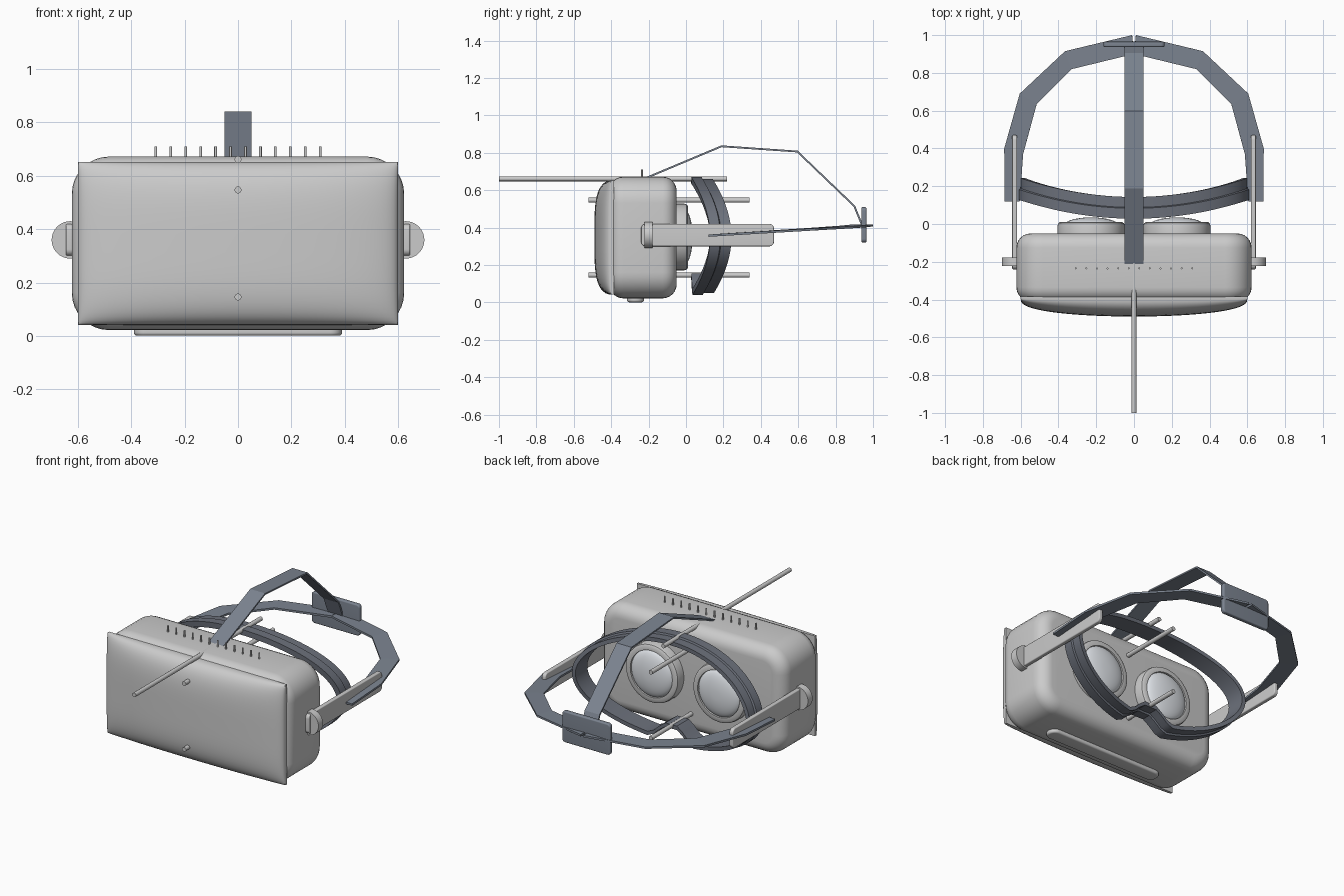
import bpy, bmesh, math
from mathutils import Matrix, Vector

if "Cube" in bpy.data.objects:
    bpy.data.objects.remove(bpy.data.objects["Cube"])


def material(name, c):
    m = bpy.data.materials.new(name)
    m.diffuse_color = (*c, 1)
    m.use_nodes = True
    m.node_tree.nodes["Principled BSDF"].inputs["Base Color"].default_value = m.diffuse_color
    return m


STRAP = material("strap_slate", (0.20, 0.23, 0.28))
PAD = material("pad_dark", (0.15, 0.165, 0.20))
LENS = material("lens_pale", (0.75, 0.78, 0.82))


def finish(name, bm, mat=None, smooth=True):
    bmesh.ops.remove_doubles(bm, verts=bm.verts, dist=1e-6)
    bmesh.ops.recalc_face_normals(bm, faces=bm.faces)
    me = bpy.data.meshes.new(name)
    bm.to_mesh(me)
    bm.free()
    ob = bpy.data.objects.new(name, me)
    bpy.context.collection.objects.link(ob)
    if mat:
        me.materials.append(mat)
    if smooth:
        bpy.ops.object.select_all(action='DESELECT')
        bpy.context.view_layer.objects.active = ob
        ob.select_set(True)
        bpy.ops.object.shade_smooth_by_angle(angle=math.radians(35))
    return ob


def bridge(bm, rings, loop=False):
    n = len(rings[0])
    pairs = list(zip(rings, rings[1:])) + ([(rings[-1], rings[0])] if loop else [])
    for a, b in pairs:
        for i in range(n):
            j = (i + 1) % n
            bm.faces.new((a[i], a[j], b[j], b[i]))


def rounded_slab(name, center, size, axis, r, e, mat=None, seg=8):
    """Rounded rectangle (corner r) extruded along axis, with edge rounding e."""
    ax = 'XYZ'.index(axis)
    u, v = [i for i in range(3) if i != ax]
    bm = bmesh.new()
    steps = [(e * (1 - math.sin(k * math.pi / 12)), e * (1 - math.cos(k * math.pi / 12)))
             for k in range(7)]
    h = size[ax] / 2
    layers = [(-h + d, i) for i, d in [(a, b) for a, b in steps][::-1]]
    layers = [(-h + e * (1 - math.sin(k * math.pi / 12)), e * (1 - math.cos(k * math.pi / 12)))
              for k in range(6, -1, -1)]
    layers += [(-w, i) for w, i in reversed(layers)]
    rings = []
    for w, inset in layers:
        rr = max(r - inset, 0.001)
        ring = []
        for q in range(4):
            sx, sy = ((1, 1), (-1, 1), (-1, -1), (1, -1))[q]
            for k in range(seg + 1):
                a = (q + k / seg) * math.pi / 2
                p = [0, 0, 0]
                p[ax] = center[ax] + w
                p[u] = center[u] + sx * (size[u] / 2 - inset - rr) + rr * math.cos(a)
                p[v] = center[v] + sy * (size[v] / 2 - inset - rr) + rr * math.sin(a)
                ring.append(bm.verts.new(p))
        rings.append(ring)
    bridge(bm, rings)
    bm.faces.new(rings[0])
    bm.faces.new(rings[-1])
    return finish(name, bm, mat)


def rod(name, a, b, r, seg=16):
    a, b = Vector(a), Vector(b)
    d = b - a
    bm = bmesh.new()
    m = Matrix.Translation((a + b) / 2) @ d.to_track_quat('Z', 'Y').to_matrix().to_4x4()
    bmesh.ops.create_cone(bm, cap_ends=True, segments=seg, radius1=r, radius2=r,
                          depth=d.length, matrix=m)
    return finish(name, bm)


def ribbon(name, pairs, thick):
    bm = bmesh.new()
    vs = [(bm.verts.new(p), bm.verts.new(q)) for p, q in pairs]
    for (a, b), (c, d) in zip(vs, vs[1:]):
        bm.faces.new((a, b, d, c))
    ob = finish(name, bm, STRAP, False)
    s = ob.modifiers.new("thickness", 'SOLIDIFY')
    s.thickness, s.offset = thick, 0
    return ob


# Main housing and underside vent
rounded_slab("housing", (0, -0.23, 0.347), (1.245, 0.36, 0.65), 'Y', 0.14, 0.075)
rounded_slab("underside_vent", (0, -0.27, 0.018), (0.78, 0.09, 0.034), 'Z', 0.044, 0.012)

# Bulging rectangular front visor
bm = bmesh.new()
N, M = 40, 28
grid = []
for j in range(M + 1):
    v = math.sin((j / M - 0.5) * math.pi)
    row = []
    for i in range(N + 1):
        u = math.sin((i / N - 0.5) * math.pi)
        b = max(0, 1 - u * u) ** 0.4 * max(0, 1 - v ** 4) ** 0.45
        row.append(bm.verts.new((0.6 * u, -0.398 - 0.092 * b, 0.347 + 0.305 * v)))
    grid.append(row)
for j in range(M):
    for i in range(N):
        bm.faces.new((grid[j][i], grid[j][i + 1], grid[j + 1][i + 1], grid[j + 1][i]))
edge = (grid[0] + [r[-1] for r in grid[1:]] + grid[-1][-2::-1]
        + [r[0] for r in grid[-2:0:-1]])
back = [bm.verts.new((p.co.x, -0.385, p.co.z)) for p in edge]
bridge(bm, [edge, back])
bm.faces.new(back)
finish("front_visor", bm)

# Lens barrels and domed lenses
def lathe(name, x, profile, mat=None, seg=48):
    bm = bmesh.new()
    rings = [[bm.verts.new((x + r * math.cos(k * math.tau / seg), y,
                            0.35 + r * math.sin(k * math.tau / seg)))
              for k in range(seg)] for r, y in profile]
    bridge(bm, rings)
    bm.faces.new(rings[-1])
    finish(name, bm, mat)


dome = [(0.142 * math.cos(k * math.pi / 18), -0.005 + 0.04 * math.sin(k * math.pi / 18))
        for k in range(9)]
for s, side in ((-1, "left"), (1, "right")):
    lathe(side + "_lens_barrel", s * 0.227,
          [(0.178, -0.07), (0.178, -0.01), (0.174, 0.004), (0.165, 0.01), (0.142, 0.01), (0.14, -0.02)])
    lathe(side + "_lens", s * 0.227, dome, LENS)
    # Side arm and its hinge disc
    rounded_slab(side + "_arm", (s * 0.632, 0.115, 0.36), (0.026, 0.71, 0.12), 'X', 0.025, 0.006)
    rod(side + "_hinge", (s * 0.628, -0.222, 0.36), (s * 0.628, -0.178, 0.36), 0.07, 40)

# Curved face gasket with a nose notch
bm = bmesh.new()
rings = []
K = 96


def gasket_point(t):
    x, z = 0.61 * math.cos(t), 0.35 + 0.32 * math.sin(t)
    if z < 0.35 and abs(x) < 0.14:
        z += 0.09 * min(1, (0.14 - abs(x)) / 0.09)
    return x, z


for k in range(K):
    t = k * math.tau / K
    x, z = gasket_point(t)
    n = Vector((math.cos(t) / 0.61, math.sin(t) / 0.32)).normalized()
    y = 0.028 + 0.1 * (x / 0.61) ** 2
    rings.append([bm.verts.new((x - n.x * d, y + w, z - n.y * d)) for d, w in
                  ((0, 0), (0, 0.055), (0.01, 0.06), (0.01, 0.115), (0.034, 0.115), (0.034, 0))])
bridge(bm, rings, True)
finish("face_gasket", bm, PAD)

# Rear strap: flat faceted loop (outer, inner edge)
half = [((0.685, 0.12, 0.357), (0.605, 0.12, 0.357)), ((0.687, 0.40, 0.374), (0.587, 0.37, 0.374)),
        ((0.605, 0.69, 0.391), (0.515, 0.635, 0.391)), ((0.365, 0.915, 0.404), (0.33, 0.82, 0.404)),
        ((0.01, 1.0, 0.412), (0.0, 0.9, 0.412))]
mirror = [tuple((-x, y, z) for x, y, z in p) for p in half]
ribbon("rear_strap_right", half, 0.012)
ribbon("rear_strap_left", mirror, 0.012)

# Top strap over the head
path = [(-0.215, 0.665), (0.19, 0.835), (0.595, 0.807), (0.90, 0.515), (0.945, 0.405)]
ribbon("top_strap", [((-0.05, y, z), (0.05, y, z)) for y, z in path], 0.01)
rounded_slab("rear_plate", (0, 0.951, 0.415), (0.325, 0.028, 0.19), 'Y', 0.02, 0.008, STRAP)

# Long rods through the housing
rod("upper_rod", (0, -1, 0.661), (0, 0.22, 0.661), 0.013)
rod("middle_rod", (0, -0.52, 0.547), (0, 0.34, 0.547), 0.013)
rod("lower_rod", (0, -0.52, 0.146), (0, 0.34, 0.146), 0.013)

# Row of pins on top
for i in range(12):
    x = -0.308 + 0.056 * i
    rod("top_pin", (x, -0.235, 0.64), (x, -0.235, 0.71), 0.005, 12)
